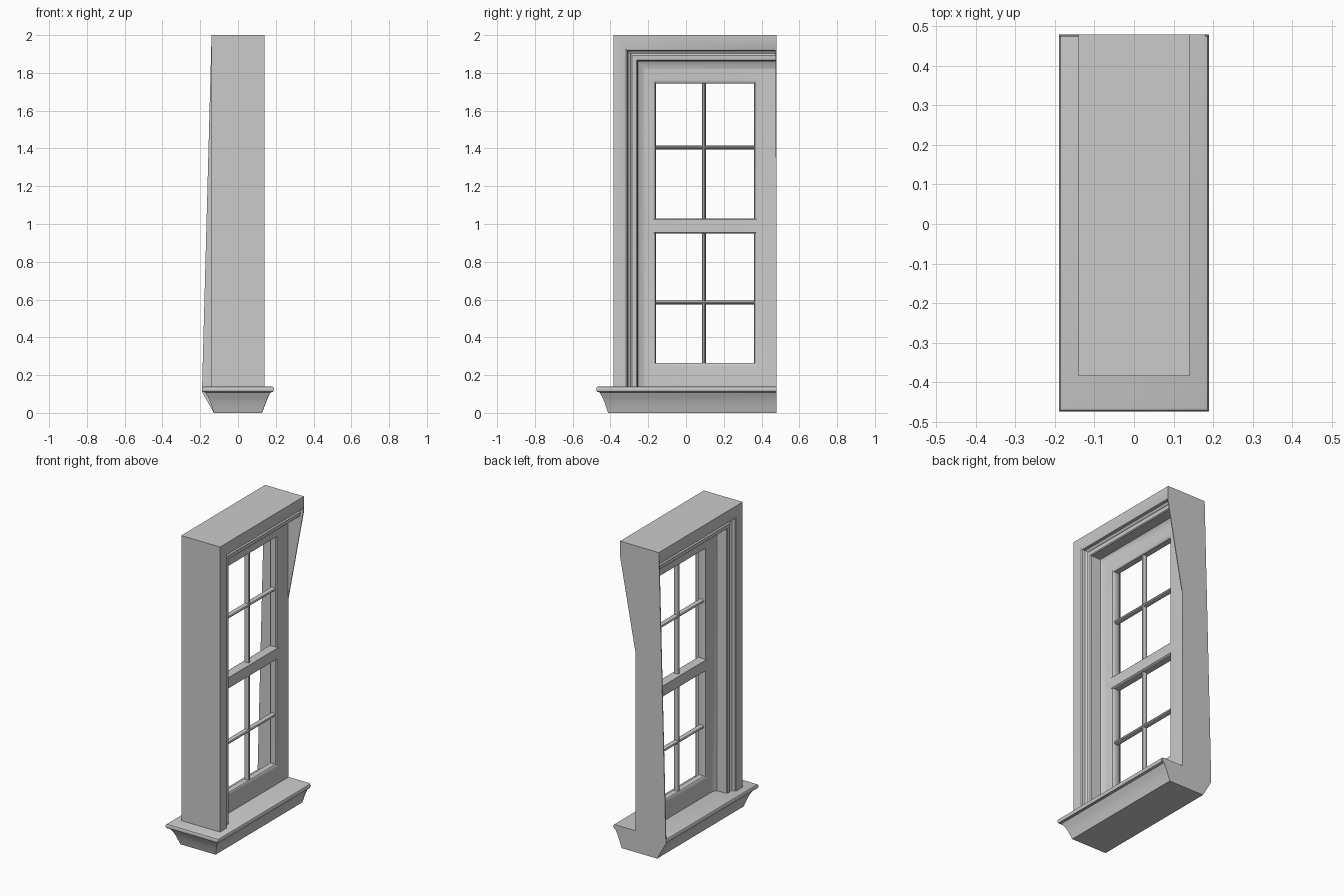
import bpy, bmesh, math

if "Cube" in bpy.data.objects:
    bpy.data.objects.remove(bpy.data.objects["Cube"])

grey = bpy.data.materials.new("plain_grey")
grey.use_nodes = True
tone = (0.6, 0.6, 0.6, 1)
grey.diffuse_color = tone
grey.node_tree.nodes["Principled BSDF"].inputs["Base Color"].default_value = tone

FRONT, BACK = -0.385, 0.476   # outer jamb face and open end
TOP = 2.0


def loft(name, rings, caps=True, loop=False):
    """Skin a list of equal rings; cap the ends or join last to first."""
    bm = bmesh.new()
    vs = [[bm.verts.new(p) for p in ring] for ring in rings]
    n = len(vs[0])
    pairs = list(zip(vs, vs[1:]))
    if loop:
        pairs.append((vs[-1], vs[0]))
    for a, b in pairs:
        for i in range(n):
            j = (i + 1) % n
            bm.faces.new((a[i], a[j], b[j], b[i]))
    if caps and not loop:
        bm.faces.new(vs[0])
        bm.faces.new(vs[-1])
    bmesh.ops.recalc_face_normals(bm, faces=bm.faces)
    mesh = bpy.data.meshes.new(name)
    bm.to_mesh(mesh)
    bm.free()
    mesh.materials.append(grey)
    ob = bpy.data.objects.new(name, mesh)
    bpy.context.collection.objects.link(ob)
    bpy.ops.object.select_all(action='DESELECT')
    ob.select_set(True)
    bpy.context.view_layer.objects.active = ob
    bpy.ops.object.shade_smooth_by_angle(angle=math.radians(35))
    return ob


def mirrored(profile):
    """Close a (distance, half depth) profile with its mirror across x."""
    return profile + [(d, -x) for d, x in reversed(profile)]


# Casing: stepped moulding swept up the jamb and along the header
moulding = mirrored([(0, 0.14), (0.068, 0.14), (0.075, 0.135), (0.078, 0.118),
                     (0.09, 0.11), (0.10, 0.118), (0.122, 0.116),
                     (0.127, 0.11), (0.13, 0.045), (0.145, 0.036), (0.165, 0.03)])
rise = 1.08
loft("casing", [
    [(x, FRONT + d, 0.13) for d, x in moulding],
    [(x, FRONT + d, TOP - rise * d) for d, x in moulding],
    [(x, BACK, TOP - rise * d) for d, x in moulding],
])


# Sashes: mitred frames with a softened inner edge
def sash(name, outer, inner):
    section = mirrored([(0, 0.03), (0.85, 0.03), (0.95, 0.026), (1, 0.018)])
    rings = []
    for t, x in section:
        y0, y1, z0, z1 = (a + (b - a) * t for a, b in zip(outer, inner))
        rings.append([(x, y0, z0), (x, y1, z0), (x, y1, z1), (x, y0, z1)])
    loft(name, rings, loop=True)


sash("upper_sash", (-0.26, BACK, 0.99, 1.87), (-0.16, 0.36, 1.03, 1.745))
sash("lower_sash", (-0.26, BACK, 0.13, 0.99), (-0.16, 0.36, 0.265, 0.95))


# Glazing bars: slim rounded sections
def bar(name, start, end, across):
    steps = 10
    rings = []
    for y, z in (start, end):
        ring = []
        for k in range(steps):
            a = math.tau * k / steps
            s = 0.011 * math.sin(a)
            ring.append((0.018 * math.cos(a), y + s * across[0], z + s * across[1]))
        rings.append(ring)
    loft(name, rings)


for label, low, mid, high in (("upper", 1.02, 1.405, 1.755), ("lower", 0.255, 0.585, 0.96)):
    bar(label + "_upright_bar", (0.095, low), (0.095, high), (1, 0))
    bar(label + "_cross_bar", (-0.17, mid), (0.37, mid), (0, 1))

# Sill: rounded lip over a cove, returning round the jamb end
sill = [(0.062, 0), (0.056, 0.02), (0.046, 0.05), (0.034, 0.08), (0.022, 0.1),
        (0.018, 0.108), (0.004, 0.112), (0, 0.12), (0, 0.13), (0.004, 0.137), (0.012, 0.14)]
loft("sill", [[(s * (0.19 - i), y, z) for s, y in
               ((-1, -0.475 + i), (1, -0.475 + i), (1, BACK), (-1, BACK))]
              for i, z in sill])

# End panel: flat sheet closing the cut end
edge = [(0.14, 2), (0.14, 1.9), (0.03, 1.31), (0.03, 0.14), (0.18, 0.14), (0.19, 0.125),
        (0.17, 0.105), (0.15, 0.06), (0.128, 0), (-0.128, 0), (-0.19, 0.11),
        (-0.19, 0.14), (-0.14, 2)]
loft("end_panel", [[(x, y, z) for x, z in edge] for y in (0.474, 0.48)])
